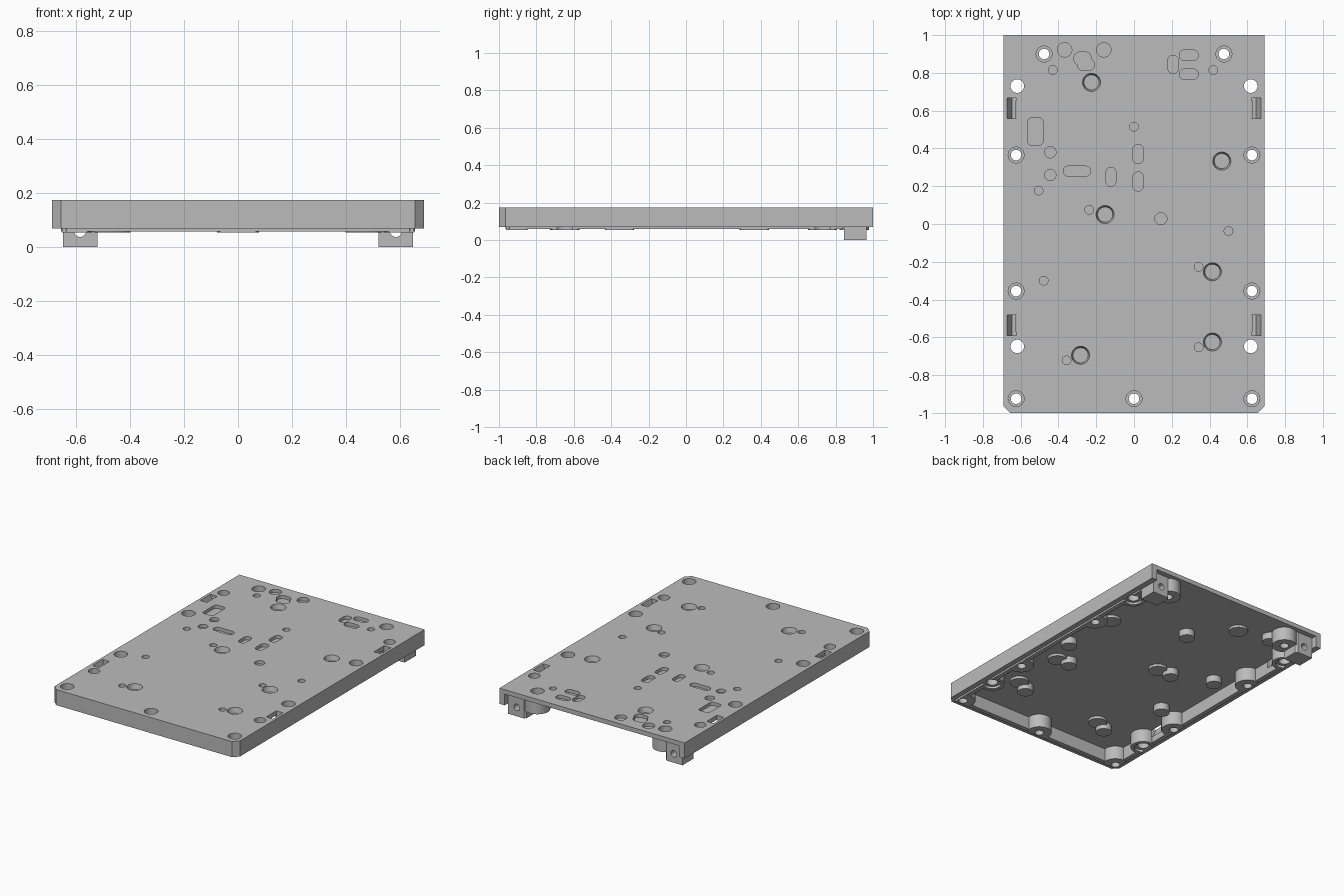
import bpy, bmesh, math

if "Cube" in bpy.data.objects:
    bpy.data.objects.remove(bpy.data.objects["Cube"])

grey = bpy.data.materials.new("plain grey")
grey.diffuse_color = (0.5, 0.5, 0.5, 1)
grey.use_nodes = True
grey.node_tree.nodes["Principled BSDF"].inputs["Base Color"].default_value = grey.diffuse_color


def prism(name, pts, z0, z1, top_pts=None):
    """Closed prism over an outline; top_pts gives a tapered top."""
    bm = bmesh.new()
    low = [bm.verts.new((x, y, z0)) for x, y in pts]
    high = [bm.verts.new((x, y, z1)) for x, y in (top_pts or pts)]
    n = len(pts)
    bm.faces.new(low[::-1])
    bm.faces.new(high)
    for i in range(n):
        j = (i + 1) % n
        bm.faces.new((low[i], low[j], high[j], high[i]))
    bmesh.ops.recalc_face_normals(bm, faces=bm.faces)
    me = bpy.data.meshes.new(name)
    bm.to_mesh(me)
    bm.free()
    me.materials.append(grey)
    ob = bpy.data.objects.new(name, me)
    bpy.context.scene.collection.objects.link(ob)
    return ob


def rounded(cx, cy, w, h, r, seg=8):
    """Rounded rectangle outline; a circle when w = h = 2r."""
    pts = []
    for k, (sx, sy) in enumerate(((1, 1), (-1, 1), (-1, -1), (1, -1))):
        for i in range(seg + 1):
            a = math.pi / 2 * (k + i / seg)
            p = (round(cx + sx * (w / 2 - r) + r * math.cos(a), 5),
                 round(cy + sy * (h / 2 - r) + r * math.sin(a), 5))
            if not pts or math.dist(p, pts[-1]) > 1e-4:
                pts.append(p)
    if math.dist(pts[0], pts[-1]) < 1e-4:
        pts.pop()
    return pts


def circle(x, y, r):
    return rounded(x, y, 2 * r, 2 * r, r)


def rect(x0, x1, y0, y1):
    return [(x0, y0), (x1, y0), (x1, y1), (x0, y1)]


def tray(half, front, back, c):
    """Outline with two cut front corners."""
    return [(-half, back), (-half, front + c), (-half + c, front),
            (half - c, front), (half, front + c), (half, back)]


def combine(body, parts, op):
    for p in parts:
        p.hide_render = True
        m = body.modifiers.new(op, 'BOOLEAN')
        m.operation, m.solver, m.object = op, 'EXACT', p
    bpy.context.view_layer.update()
    dg = bpy.context.evaluated_depsgraph_get()
    me = bpy.data.meshes.new_from_object(body.evaluated_get(dg))
    body.modifiers.clear()
    body.data = me
    for p in parts:
        bpy.data.objects.remove(p)


# plate with skirt, inner lip and an underside open at the back
plate = prism("plate", tray(0.69, -1, 1, 0.035), 0.07, 0.175)
combine(plate, [prism("lip", tray(0.655, -0.965, 0.84, 0.02), 0.058, 0.16)], 'UNION')
combine(plate, [prism("recess", tray(0.625, -0.935, 1.1, 0.02), -0.1, 0.145),
                prism("back_recess", rect(-0.65, 0.65, 0.84, 1.1), -0.1, 0.1449)], 'DIFFERENCE')

# hole positions
stepped = [(0, -0.925)] + [(s * x, y) for s in (-1, 1) for x, y in
           ((0.476, 0.9), (0.624, 0.365), (0.624, -0.355), (0.624, -0.925))]
plain = [(s * 0.618, y) for s in (-1, 1) for y in (0.73, -0.648)]
pins = [(-0.43, 0.815), (0.42, 0.815), (0, 0.515), (-0.505, 0.177), (-0.237, 0.075),
        (0.5, -0.037), (0.342, -0.227), (-0.478, -0.3), (0.342, -0.653), (-0.357, -0.722)]
wells = [(-0.225, 0.75), (0.465, 0.333), (-0.153, 0.05), (0.415, -0.253),
         (0.415, -0.625), (-0.283, -0.695)]

# screw bosses flattened against the lip, and round bosses under pins and wells
adds = []
for x, y in stepped + plain:
    pts = []
    for px, py in circle(x, y, 0.078):
        p = (max(-0.653, min(0.653, px)), max(-0.963, py))
        if p not in pts:
            pts.append(p)
    adds.append(prism("boss", pts, 0.054, 0.16))
adds += [prism("pin_boss", circle(x, y, 0.05), 0.1, 0.16) for x, y in pins]
adds += [prism("well_boss", circle(x, y, 0.06), 0.128, 0.161) for x, y in wells]
combine(plate, adds, 'UNION')

# through holes, stepped from above or below
cuts = []
for x, y in stepped:
    cuts.append(prism("hole", circle(x, y, 0.028), -0.1, 0.3))
    cuts.append(prism("step", circle(x, y, 0.042), 0.12, 0.3))
for x, y in plain:
    cuts.append(prism("hole", circle(x, y, 0.036), -0.1, 0.3))
    cuts.append(prism("step", circle(x, y, 0.055), -0.1, 0.07))
# blind pin holes and tapered wells
cuts += [prism("pin", circle(x, y, 0.023), 0.13, 0.3) for x, y in pins]
cuts += [prism("well", circle(x, y, 0.04), 0.14, 0.18, circle(x, y, 0.049)) for x, y in wells]
# shallow round pockets and slots
for x, y, r in ((-0.367, 0.922, 0.038), (-0.16, 0.922, 0.038), (-0.443, 0.38, 0.03),
                (-0.443, 0.26, 0.03), (0.142, 0.028, 0.032)):
    cuts.append(prism("pocket", circle(x, y, r), 0.153, 0.3))
for x, y, w, h, r in ((0.29, 0.893, 0.1, 0.055, 0.026), (0.207, 0.845, 0.055, 0.095, 0.026),
                      (0.29, 0.793, 0.1, 0.055, 0.026), (-0.522, 0.49, 0.08, 0.145, 0.02),
                      (-0.302, 0.28, 0.145, 0.052, 0.025), (-0.122, 0.25, 0.052, 0.1, 0.025),
                      (0.022, 0.37, 0.056, 0.1, 0.026), (0.022, 0.225, 0.056, 0.1, 0.026),
                      (-0.272, 0.875, 0.09, 0.07, 0.03), (-0.255, 0.843, 0.09, 0.06, 0.028)):
    cuts.append(prism("slot", rounded(x, y, w, h, r), 0.153, 0.3))
# clip slots in the skirt with a sloped outer side
for s in (-1, 1):
    for y in (0.613, -0.535):
        lo, hi = sorted((s * 0.622, s * 0.645))
        tl, th = sorted((s * 0.622, s * 0.674))
        cuts.append(prism("clip", rect(lo, hi, y - 0.054, y + 0.054), 0.1, 0.18,
                          rect(tl, th, y - 0.054, y + 0.054)))
combine(plate, cuts, 'DIFFERENCE')

# rear hinge blocks, drilled front to back
parts = [plate]
for side, s in (("left", -1), ("right", 1)):
    pts = [(s * 0.649, 0.845), (s * 0.649, 0.965), (s * 0.532, 0.965),
           (s * 0.52, 0.953), (s * 0.52, 0.845)]
    block = prism("hinge_block_" + side, pts, 0, 0.146)
    drill = prism("drill", circle(0, 0, 0.022), -0.2, 0.2)
    drill.rotation_euler.x = math.pi / 2
    drill.location = (s * 0.585, 0.93, 0.06)
    combine(block, [drill], 'DIFFERENCE')
    parts.append(block)

# smooth round walls, crisp edges
bpy.ops.object.select_all(action='DESELECT')
for ob in parts:
    ob.select_set(True)
bpy.context.view_layer.objects.active = plate
bpy.ops.object.shade_smooth_by_angle(angle=math.radians(25))
